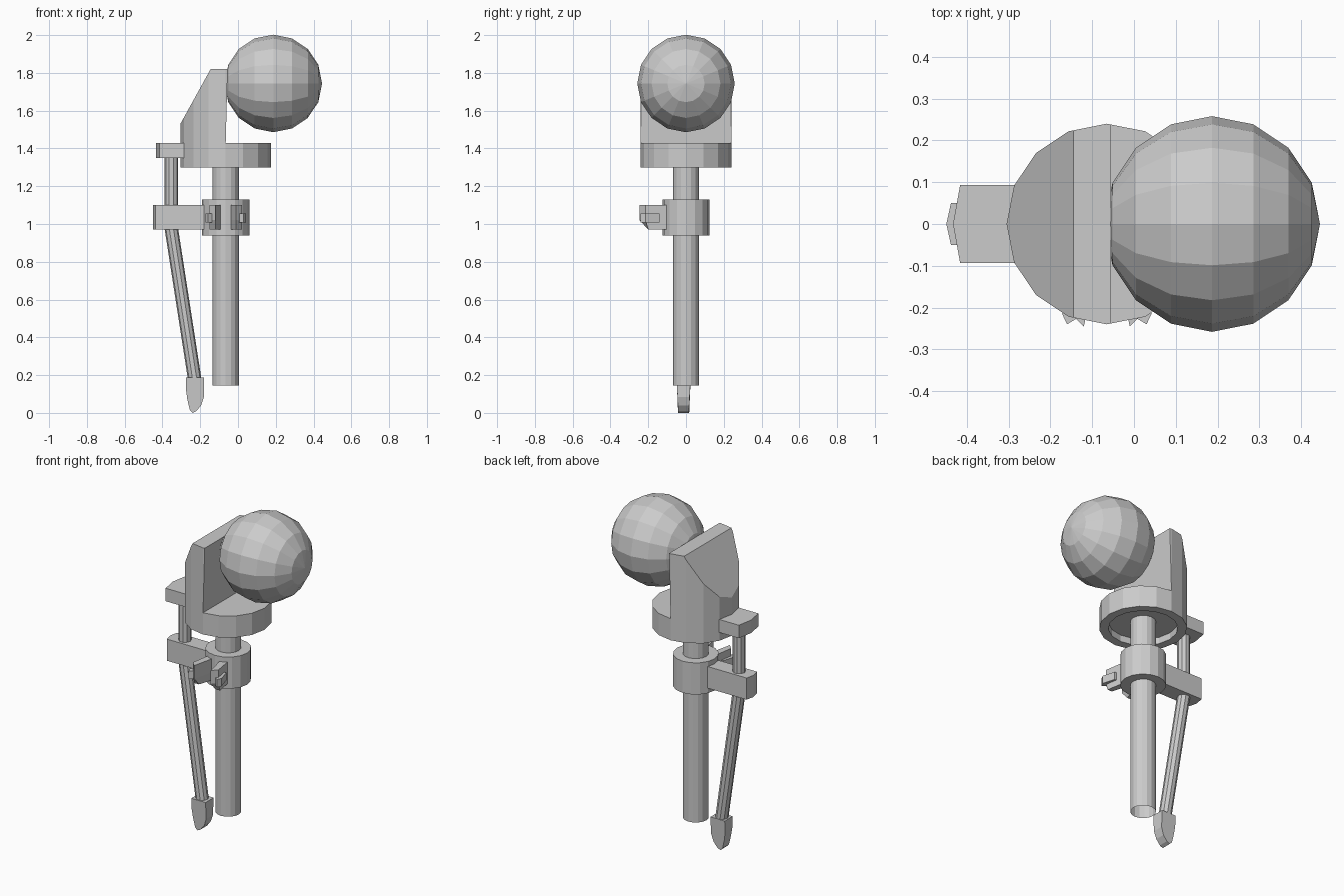
import bpy, bmesh
from math import cos, sin, pi
from mathutils import Vector, Matrix

if "Cube" in bpy.data.objects:
    bpy.data.objects.remove(bpy.data.objects["Cube"])

CX = -0.065  # shared axis of pole, collar and disc


def finish(name, bm):
    bmesh.ops.recalc_face_normals(bm, faces=bm.faces)
    me = bpy.data.meshes.new(name)
    bm.to_mesh(me)
    bm.free()
    ob = bpy.data.objects.new(name, me)
    bpy.context.collection.objects.link(ob)
    return ob


def loft(bm, rings, caps=True):
    """Join rings of equal vertex count into a skin."""
    vs = [[bm.verts.new(p) for p in r] for r in rings]
    n = len(vs[0])
    for a, b in zip(vs, vs[1:]):
        for i in range(n):
            j = (i + 1) % n
            bm.faces.new((a[i], a[j], b[j], b[i]))
    if caps:
        bm.faces.new(vs[0])
        bm.faces.new(vs[-1])


def circle(x, y, z, r, n=16):
    return [(x + r * cos(2 * pi * i / n), y + r * sin(2 * pi * i / n), z) for i in range(n)]


def prism(name, pts, z0, z1):
    bm = bmesh.new()
    loft(bm, [[(x, y, z) for x, y in pts] for z in (z0, z1)])
    return finish(name, bm)


def turned(name, profile, caps=True, n=16):
    """Stack of circles about the main axis from (radius, z) pairs."""
    bm = bmesh.new()
    loft(bm, [circle(CX, 0, z, r, n) for r, z in profile], caps)
    return finish(name, bm)


# Ball with its poles along x
bm = bmesh.new()
bmesh.ops.create_uvsphere(bm, u_segments=16, v_segments=8, radius=0.258,
                          matrix=Matrix.Translation((0.187, 0, 1.744)) @ Matrix.Rotation(pi / 2, 4, 'Y'))
finish("ball", bm)

# Base disc with recessed underside, open pole and collar
turned("disc", [(0.19, 1.34), (0.19, 1.30), (0.24, 1.30), (0.24, 1.43)])
turned("pole", [(0.07, 0.145), (0.07, 1.35)], caps=False)
turned("collar", [(0.125, 0.94), (0.125, 1.13)])

# Backrest: round column trimmed by a front plane and a sloped rear plane
bm = bmesh.new()
loft(bm, [circle(CX, 0, z, 0.24) for z in (1.42, 1.82)])
for co, no in (((CX, 0, 1.43), (0.39, 0, -0.01)),
               ((-0.145, 0, 1.82), (-0.29, 0, 0.16))):
    cut = bmesh.ops.bisect_plane(bm, geom=bm.verts[:] + bm.edges[:] + bm.faces[:],
                                 plane_co=co, plane_no=Vector(no).normalized(), clear_outer=True)
    edges = [e for e in cut["geom_cut"] if isinstance(e, bmesh.types.BMEdge)]
    bmesh.ops.holes_fill(bm, edges=edges, sides=0)
finish("backrest", bm)

# Side bracket on the disc and side arm on the collar
prism("upper_bracket", [(-0.25, -0.093), (-0.25, 0.093), (-0.416, 0.093), (-0.433, 0), (-0.416, -0.093)], 1.35, 1.428)
prism("side_arm", [(-0.16, -0.05), (-0.16, 0.05), (-0.438, 0.05), (-0.449, 0), (-0.438, -0.05)], 0.97, 1.10)

# Rods
bm = bmesh.new()
loft(bm, [circle(-0.353, 0, z, 0.036, 10) for z in (1.09, 1.36)])
finish("upper_rod", bm)
bm = bmesh.new()
loft(bm, [circle(-0.228, -0.012, 0.17, 0.036, 10), circle(-0.355, 0, 0.99, 0.036, 10)])
finish("lower_rod", bm)

# Foot: curved profile, narrower towards the tip
profile = [(-0.275, 0.187), (-0.18, 0.187), (-0.18, 0.085), (-0.195, 0.04), (-0.22, 0.01),
           (-0.24, 0.0), (-0.255, 0.015), (-0.268, 0.07), (-0.275, 0.12)]
bm = bmesh.new()
loft(bm, [[(x, -0.013 + s * (0.03 + 0.06 * max(0, z - 0.05)), z) for x, z in profile] for s in (-1, 1)])
finish("foot", bm)

# Splayed clamp ears with outer tabs, mirrored about the pole axis
for side, s in (("left", 1), ("right", -1)):
    def flip(pts):
        return [(CX + s * (x - CX), y) for x, y in pts]
    ear = flip([(-0.085, -0.09), (-0.12, -0.245), (-0.15, -0.215), (-0.13, -0.09)])
    bm = bmesh.new()
    # lower outline is shortened so the bottom corner is chamfered
    low = [(x, max(y, -0.2)) for x, y in ear]
    loft(bm, [[(x, y, 0.97) for x, y in low], [(x, y, 1.02) for x, y in ear],
              [(x, y, 1.10) for x, y in ear]])
    finish(side + "_clamp_ear", bm)
    prism(side + "_clamp_tab", flip([(-0.13, -0.14), (-0.137, -0.226), (-0.16, -0.24),
                                     (-0.172, -0.215), (-0.15, -0.14)]), 1.008, 1.055)
